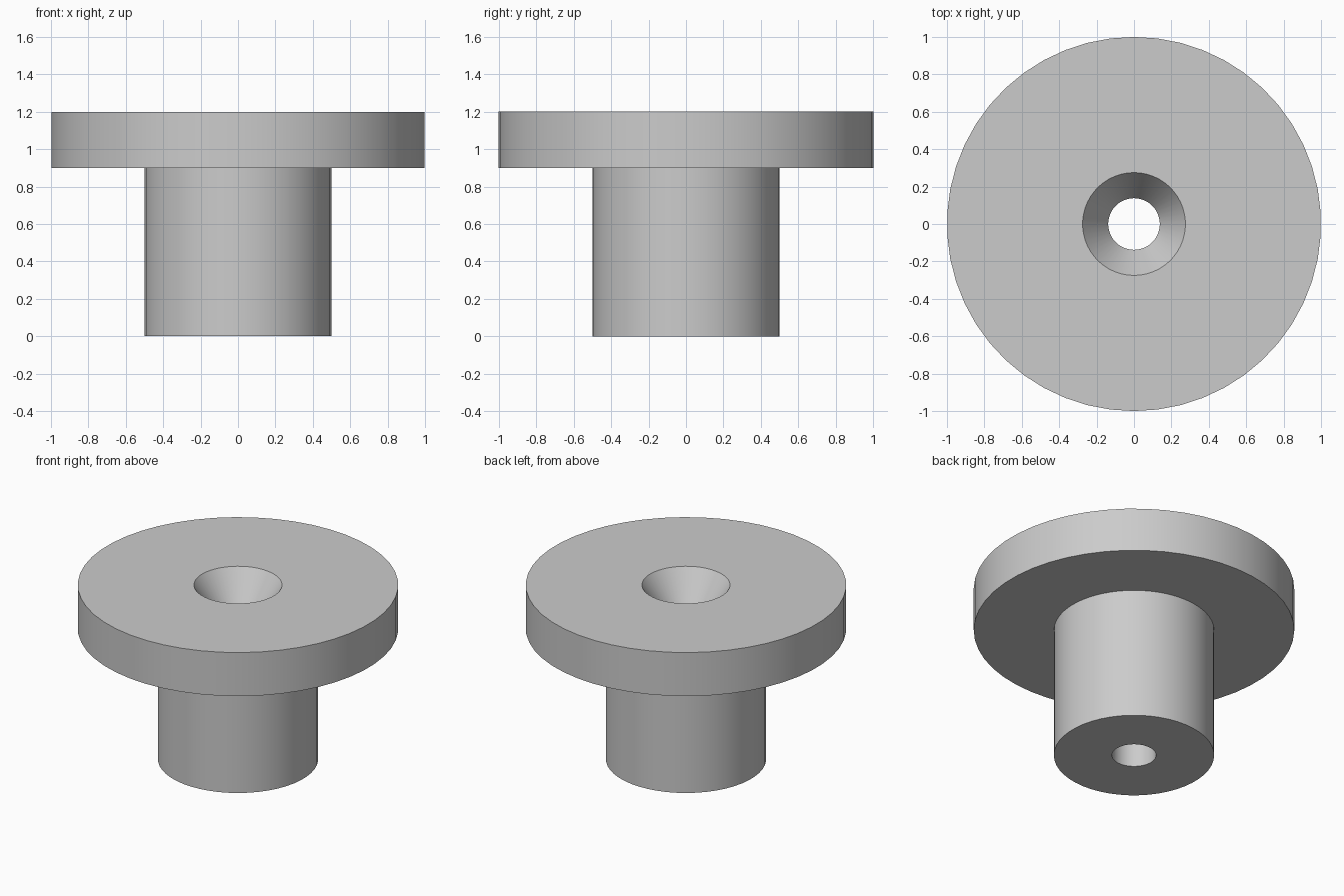
import bpy
import bmesh
import math

cube = bpy.data.objects.get("Cube")
if cube:
    bpy.data.objects.remove(cube, do_unlink=True)

SEGMENTS = 50
HEIGHT = 1.2
FLANGE_BOTTOM = 0.9
FLANGE_RADIUS = 1.0
STEM_RADIUS = 0.5
HOLE_RADIUS = 0.138
SINK_RADIUS = 0.275
SINK_DEPTH = 0.2

# Plain grey material
grey = bpy.data.materials.new("plain_grey")
grey.use_nodes = True
colour = (0.6, 0.6, 0.6, 1.0)
grey.diffuse_color = colour
grey.node_tree.nodes["Principled BSDF"].inputs["Base Color"].default_value = colour

# Closed half section: stem, flange, countersink and through hole
section = [
    (HOLE_RADIUS, 0),
    (STEM_RADIUS, 0),
    (STEM_RADIUS, FLANGE_BOTTOM),
    (FLANGE_RADIUS, FLANGE_BOTTOM),
    (FLANGE_RADIUS, HEIGHT),
    (SINK_RADIUS, HEIGHT),
    (HOLE_RADIUS, HEIGHT - SINK_DEPTH),
]

# Revolve the section around the vertical axis
bm = bmesh.new()
verts = [bm.verts.new((0, r, z)) for r, z in section]
edges = [bm.edges.new((v, verts[(i + 1) % len(verts)])) for i, v in enumerate(verts)]
bmesh.ops.spin(bm, geom=verts + edges, cent=(0, 0, 0), axis=(0, 0, 1),
               angle=math.tau, steps=SEGMENTS, use_merge=False)
bmesh.ops.remove_doubles(bm, verts=bm.verts, dist=0.0001)
bmesh.ops.recalc_face_normals(bm, faces=bm.faces)
mesh = bpy.data.meshes.new("flanged_bushing")
bm.to_mesh(mesh)
bm.free()

bushing = bpy.data.objects.new("flanged_bushing", mesh)
bpy.context.collection.objects.link(bushing)
mesh.materials.append(grey)

# Smooth round walls, crisp rims
bpy.ops.object.select_all(action="DESELECT")
bushing.select_set(True)
bpy.context.view_layer.objects.active = bushing
bpy.ops.object.shade_smooth_by_angle(angle=math.radians(30))
